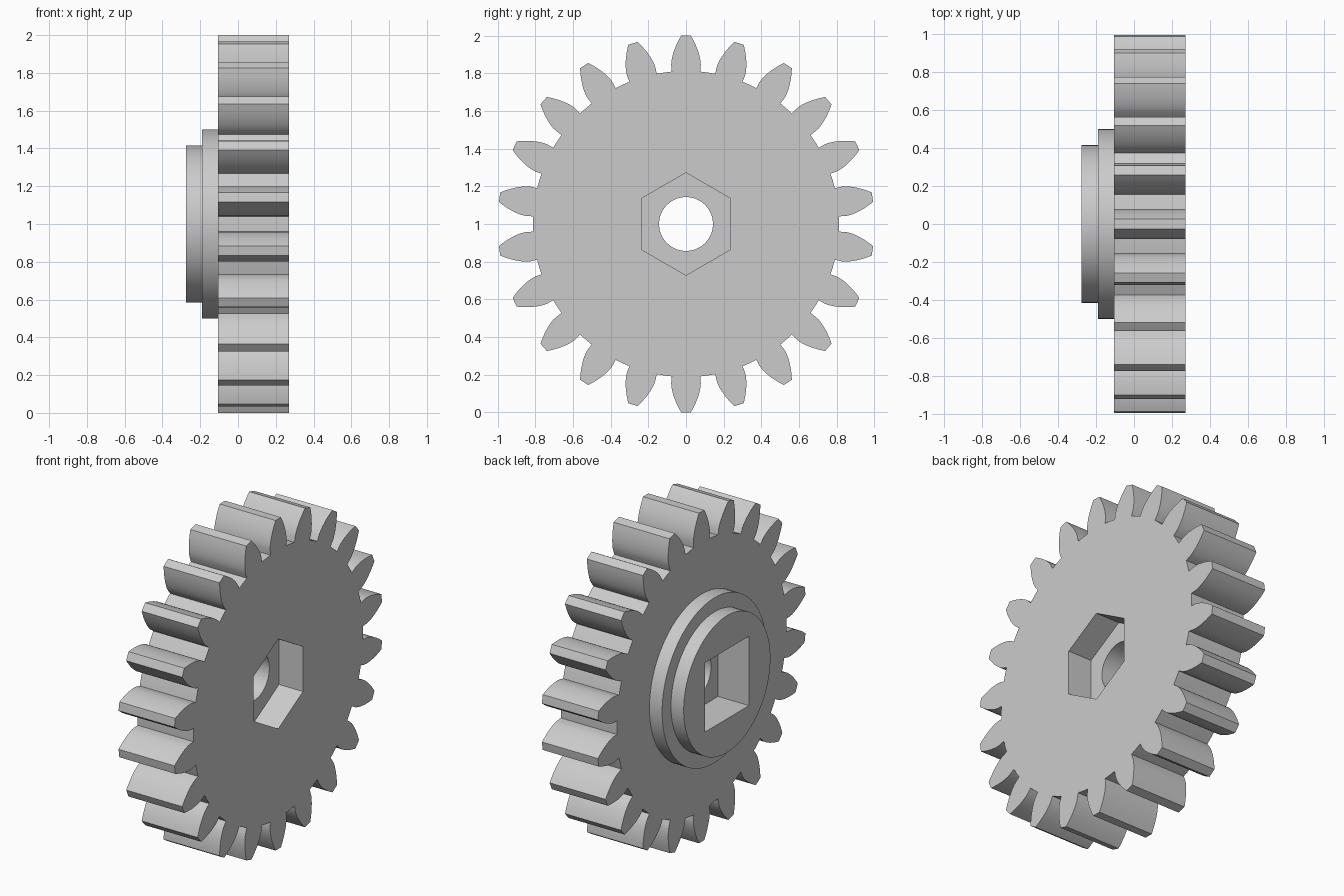
import bpy
import bmesh
from math import pi, sin, cos, tan, acos, sqrt, radians

cube = bpy.data.objects.get("Cube")
if cube:
    bpy.data.objects.remove(cube, do_unlink=True)

grey = bpy.data.materials.new("light grey")
grey.use_nodes = True
grey.diffuse_color = (0.6, 0.6, 0.6, 1)
grey.node_tree.nodes["Principled BSDF"].inputs["Base Color"].default_value = (0.6, 0.6, 0.6, 1)

TEETH = 22
TIP, ROOT = 1.0, 0.8125
PITCH = TIP * TEETH / (TEETH + 2)
PRESSURE = radians(22.5)
BASE = PITCH * cos(PRESSURE)


def polar(r, a):
    """Point on the wheel plane, angle measured from the top."""
    return (r * sin(a), 1 + r * cos(a))


def polygon(sides, r, turn=0.0):
    return [polar(r, turn + 2 * pi * i / sides) for i in range(sides)]


def prism(name, outline, x0, x1):
    """Extrude a closed (y, z) outline along the axle from x0 to x1."""
    bm = bmesh.new()
    face = bm.faces.new([bm.verts.new((x0, y, z)) for y, z in outline])
    ext = bmesh.ops.extrude_face_region(bm, geom=[face])
    verts = [v for v in ext["geom"] if isinstance(v, bmesh.types.BMVert)]
    bmesh.ops.translate(bm, verts=verts, vec=(x1 - x0, 0, 0))
    bmesh.ops.recalc_face_normals(bm, faces=bm.faces)
    mesh = bpy.data.meshes.new(name)
    bm.to_mesh(mesh)
    bm.free()
    mesh.materials.append(grey)
    obj = bpy.data.objects.new(name, mesh)
    bpy.context.collection.objects.link(obj)
    return obj


def half_angle(r):
    """Half the tooth's angular width at radius r (involute flank)."""
    inv = lambda a: tan(a) - a
    return pi / (2 * TEETH) + inv(PRESSURE) - inv(acos(min(1, BASE / r)))


def gear_outline(steps=8):
    radii = [ROOT] + [BASE + (TIP - BASE) * i / steps for i in range(steps + 1)]
    points = []
    for t in range(TEETH):
        mid = 2 * pi * t / TEETH
        points += [polar(r, mid - half_angle(r)) for r in radii]
        points.append(polar(TIP, mid))
        points += [polar(r, mid + half_angle(r)) for r in reversed(radii)]
        points.append(polar(ROOT, mid + pi / TEETH))
    return points


# Toothed wheel and stepped hub
parts = [
    prism("gear_wheel", gear_outline(), -0.105, 0.27),
    prism("hub_flange", polygon(96, 0.5), -0.19, -0.105),
    prism("hub_collar", polygon(96, 0.415), -0.275, -0.19),
]

# Cutters: round bore, hexagonal pocket, square pocket
cutters = [
    prism("bore_cutter", polygon(64, 0.143), -0.4, 0.4),
    prism("hex_cutter", polygon(6, 0.272), 0.11, 0.4),
    prism("square_cutter", polygon(4, 0.21 * sqrt(2), pi / 4), -0.4, -0.068),
]

for part in parts:
    bpy.context.view_layer.objects.active = part
    for cutter in cutters:
        cutter.hide_render = True
        mod = part.modifiers.new("cut", "BOOLEAN")
        mod.operation = "DIFFERENCE"
        mod.solver = "EXACT"
        mod.object = cutter
        bpy.ops.object.modifier_apply(modifier=mod.name)

for cutter in cutters:
    bpy.data.objects.remove(cutter, do_unlink=True)

# Smooth flanks and rims, crisp edges
bpy.ops.object.select_all(action="DESELECT")
for part in parts:
    part.select_set(True)
bpy.ops.object.shade_smooth_by_angle(angle=radians(25))
